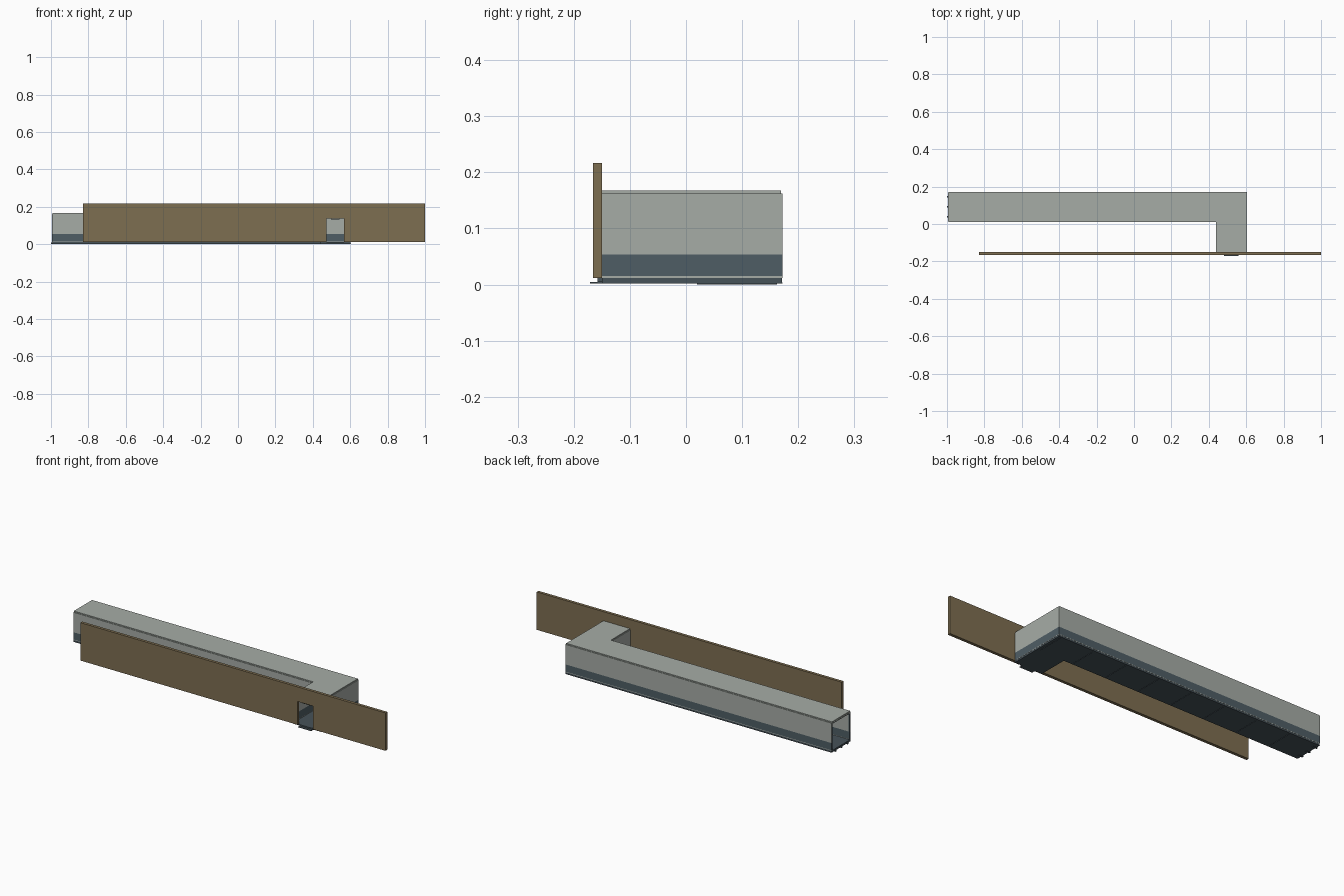
import bpy, bmesh

if "Cube" in bpy.data.objects:
    bpy.data.objects.remove(bpy.data.objects["Cube"])


def material(name, rgb):
    m = bpy.data.materials.new(name)
    m.diffuse_color = (*[(c / 255) ** 2.2 for c in rgb], 1)
    m.use_nodes = True
    m.node_tree.nodes["Principled BSDF"].inputs["Base Color"].default_value = m.diffuse_color
    return m


PALE = material("pale grey panel", (165, 171, 165))
SLATE = material("slate dado", (80, 94, 101))
DARK = material("dark slate floor", (72, 83, 89))
BROWN = material("brown wall", (125, 110, 82))

X0, X1, XI = -0.993, 0.603, 0.438      # open end, far side, inner corner
Y0, Y1, YI = -0.15, 0.172, 0.010       # front wall, back side, inner corner
T = 0.004                              # panel thickness


def prism(name, pts, z0, z1, mat):
    """Extrude a plan outline from z0 to z1."""
    bm = bmesh.new()
    face = bm.faces.new([bm.verts.new((x, y, z0)) for x, y in pts])
    top = bmesh.ops.extrude_face_region(bm, geom=[face])["geom"]
    bmesh.ops.translate(bm, vec=(0, 0, z1 - z0),
                        verts=[v for v in top if isinstance(v, bmesh.types.BMVert)])
    bmesh.ops.recalc_face_normals(bm, faces=bm.faces)
    me = bpy.data.meshes.new(name)
    bm.to_mesh(me)
    bm.free()
    me.materials.append(mat)
    ob = bpy.data.objects.new(name, me)
    bpy.context.collection.objects.link(ob)
    return ob


def box(name, x0, x1, y0, y1, z0, z1, mat):
    return prism(name, [(x0, y0), (x1, y0), (x1, y1), (x0, y1)], z0, z1, mat)


def ell(d=0.0):
    """Plan of the L-shaped corridor, sides inset by d."""
    return [(X0, YI + d), (XI + d, YI + d), (XI + d, Y0),
            (X1 - d, Y0), (X1 - d, Y1 - d), (X0, Y1 - d)]


def side_walls(name, z0, z1, mat, d=0.0):
    """Outer and inner L-shaped walls, both corridor ends left open."""
    a, b = ell(d), ell(d + T)
    prism("outer_" + name, a[3:] + b[3:][::-1], z0, z1, mat)
    prism("inner_" + name, a[:3] + b[:3][::-1], z0, z1, mat)


# Corridor walls: skirting strip, dark dado and pale upper panels
side_walls("skirting", 0.012, 0.015, PALE)
side_walls("dado", 0.015, 0.054, SLATE)
side_walls("upper_wall", 0.054, 0.162, PALE)

# Roof slab, set in slightly above the walls
prism("roof", ell(0.003), 0.162, 0.168, PALE)

# Floor slab with thin edge strip underneath
prism("floor", ell(0.001), 0.004, 0.012, DARK)
prism("floor_edge", ell(), 0.002, 0.004, DARK)

# Floor runners poking out at the open end
for y in (0.040, 0.092, 0.145):
    box("floor_runner", -1.0, X0 + 0.02, y - 0.004, y + 0.004, 0.0, 0.008, DARK)

# Cross seams below the floor
for i in range(8):
    x = X0 + 0.2 * (i + 0.9)
    box("floor_seam", x - 0.001, x + 0.001, YI + 0.01, Y1 - 0.01, 0.0, 0.002, SLATE)

# Frame around the open end
box("end_frame_top", X0 - 0.001, X0 + 0.006, YI + T, Y1 - T, 0.156, 0.162, PALE)
for y in (YI + T, Y1 - T - 0.004):
    box("end_frame_post", X0 - 0.001, X0 + 0.006, y, y + 0.004, 0.012, 0.156, SLATE)

# Front wall, with a doorway into the short leg
DX0, DX1, DZ = 0.472, 0.566, 0.138
box("front_wall_left", -0.828, DX0, -0.166, Y0, 0.012, 0.217, BROWN)
box("front_wall_right", DX1, 1.0, -0.166, Y0, 0.012, 0.217, BROWN)
box("front_wall_lintel", DX0, DX1, -0.166, Y0, DZ, 0.217, BROWN)

# Door sill and small door head trim
box("door_sill", 0.480, 0.558, -0.171, Y0 + 0.002, 0.002, 0.005, DARK)
box("door_threshold", DX0, DX1, -0.158, Y0 + 0.002, 0.005, 0.012, DARK)
box("door_head", 0.497, 0.543, -0.160, -0.152, 0.133, DZ, DARK)
